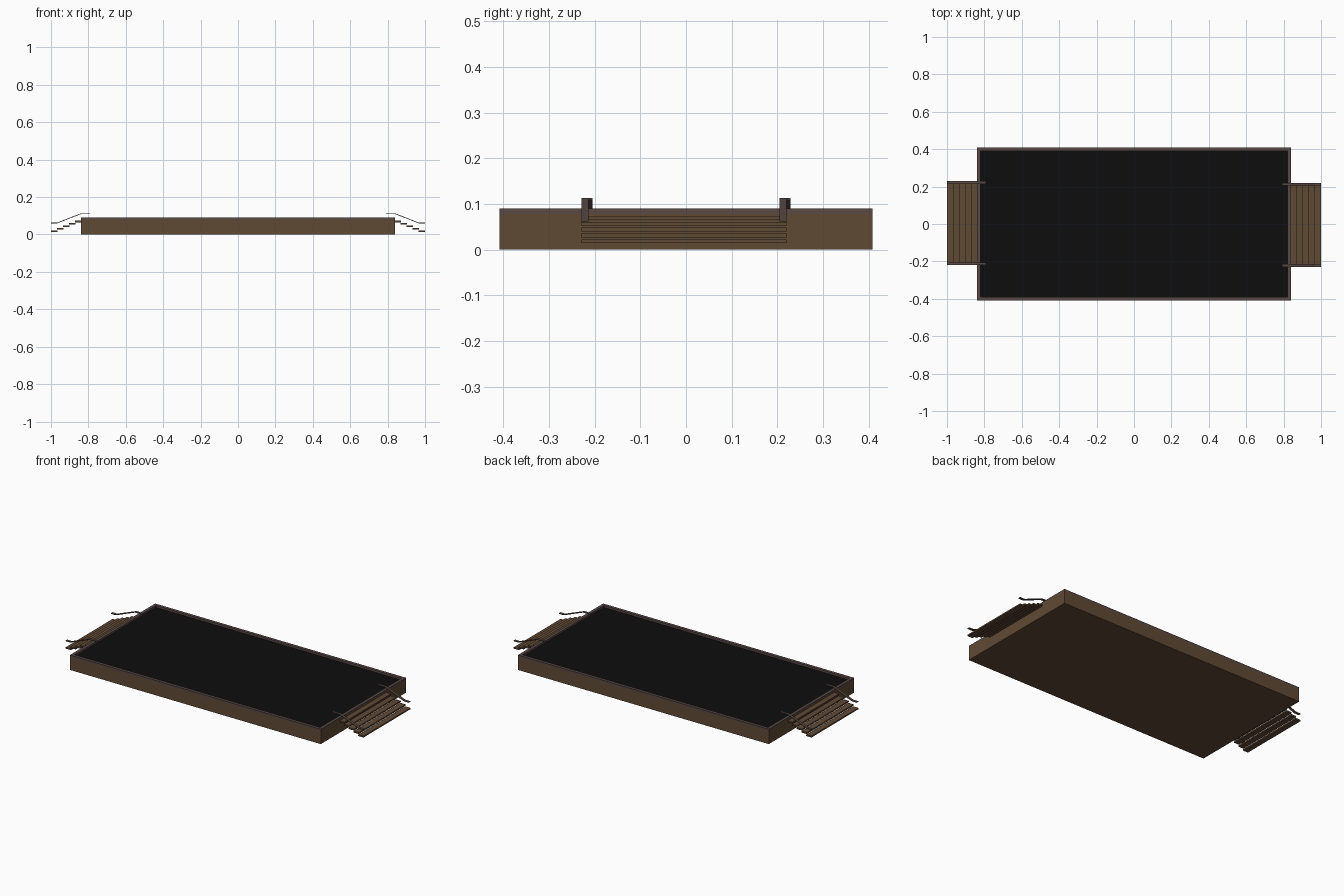
import bpy, bmesh
from mathutils import Vector

if "Cube" in bpy.data.objects:
    bpy.data.objects.remove(bpy.data.objects["Cube"])


def material(name, rgb):
    m = bpy.data.materials.new(name)
    m.diffuse_color = (*rgb, 1)
    m.use_nodes = True
    m.node_tree.nodes["Principled BSDF"].inputs["Base Color"].default_value = m.diffuse_color
    return m


WOOD = material("brown_wood", (0.118, 0.068, 0.035))
TRIM = material("grey_brown_trim", (0.098, 0.066, 0.058))
BLACK = material("black_floor", (0.004, 0.004, 0.004))


def finish(name, bm, mats):
    bmesh.ops.recalc_face_normals(bm, faces=bm.faces)
    me = bpy.data.meshes.new(name)
    bm.to_mesh(me)
    bm.free()
    for m in mats:
        me.materials.append(m)
    ob = bpy.data.objects.new(name, me)
    bpy.context.collection.objects.link(ob)
    return ob


def box(name, lo, hi, mat):
    bm = bmesh.new()
    bmesh.ops.create_cube(bm, size=1)
    lo, hi = Vector(lo), Vector(hi)
    for v in bm.verts:
        v.co = (lo + hi) / 2 + v.co * (hi - lo)
    return finish(name, bm, [mat])


def ribbon(name, profile, y0, y1, mat):
    """Extrude a closed x-z profile along y."""
    bm = bmesh.new()
    face = bm.faces.new([bm.verts.new((x, y0, z)) for x, z in profile])
    ext = bmesh.ops.extrude_face_region(bm, geom=[face])
    moved = [g for g in ext["geom"] if isinstance(g, bmesh.types.BMVert)]
    bmesh.ops.translate(bm, verts=moved, vec=(0, y1 - y0, 0))
    return finish(name, bm, [mat])


# Platform: one box, top inset for the rim and sunk for the black floor
HX, HY, TOP, FLOOR, RIM = 0.84, 0.408, 0.09, 0.078, 0.018
bm = bmesh.new()
bmesh.ops.create_cube(bm, size=1)
for v in bm.verts:
    v.co = (v.co.x * 2 * HX, v.co.y * 2 * HY, (v.co.z + 0.5) * FLOOR)
top = max(bm.faces, key=lambda f: f.calc_center_median().z)
top.material_index = 1
finish("platform", bm, [WOOD, BLACK])

# Raised rim around the floor
for s, side in ((-1, "front"), (1, "back")):
    a, b = sorted((s * HY, s * (HY - RIM)))
    box(side + "_rim", (-HX, a, FLOOR), (HX, b, TOP), TRIM)
for s, side in ((-1, "left"), (1, "right")):
    a, b = sorted((s * HX, s * (HX - RIM)))
    box(side + "_rim", (a, -HY + RIM, FLOOR), (b, HY - RIM, TOP), TRIM)

# Stairs with open treads and flat handrails; the left flight is the right one turned round
Y0, Y1, STEPS, RAIL_W, T = -0.229, 0.220, 5, 0.015, 0.002
run = (1.0 - HX) / STEPS
path = [(1.0, 0.061), (0.968, 0.061), (0.84, 0.111), (0.79, 0.111)]
rail = [(x, z + T) for x, z in path] + [(x, z - T) for x, z in reversed(path)]
for s, side in ((1, "right"), (-1, "left")):
    for i in range(STEPS):
        xa, xb = s * (1.0 - i * run), s * (1.0 - (i + 1) * run - (0.003 if i < 4 else 0))
        z = 0.014 + i * 0.0128
        ys = sorted((s * Y0, s * Y1))
        box(f"{side}_tread_{i + 1}", (min(xa, xb), ys[0], z),
            (max(xa, xb), ys[1], z + 0.0085), WOOD)
    for n, y in enumerate((Y0, Y1 - RAIL_W)):
        ribbon(f"{side}_handrail_{n + 1}", [(s * x, z) for x, z in rail],
               s * y, s * (y + RAIL_W), TRIM)
